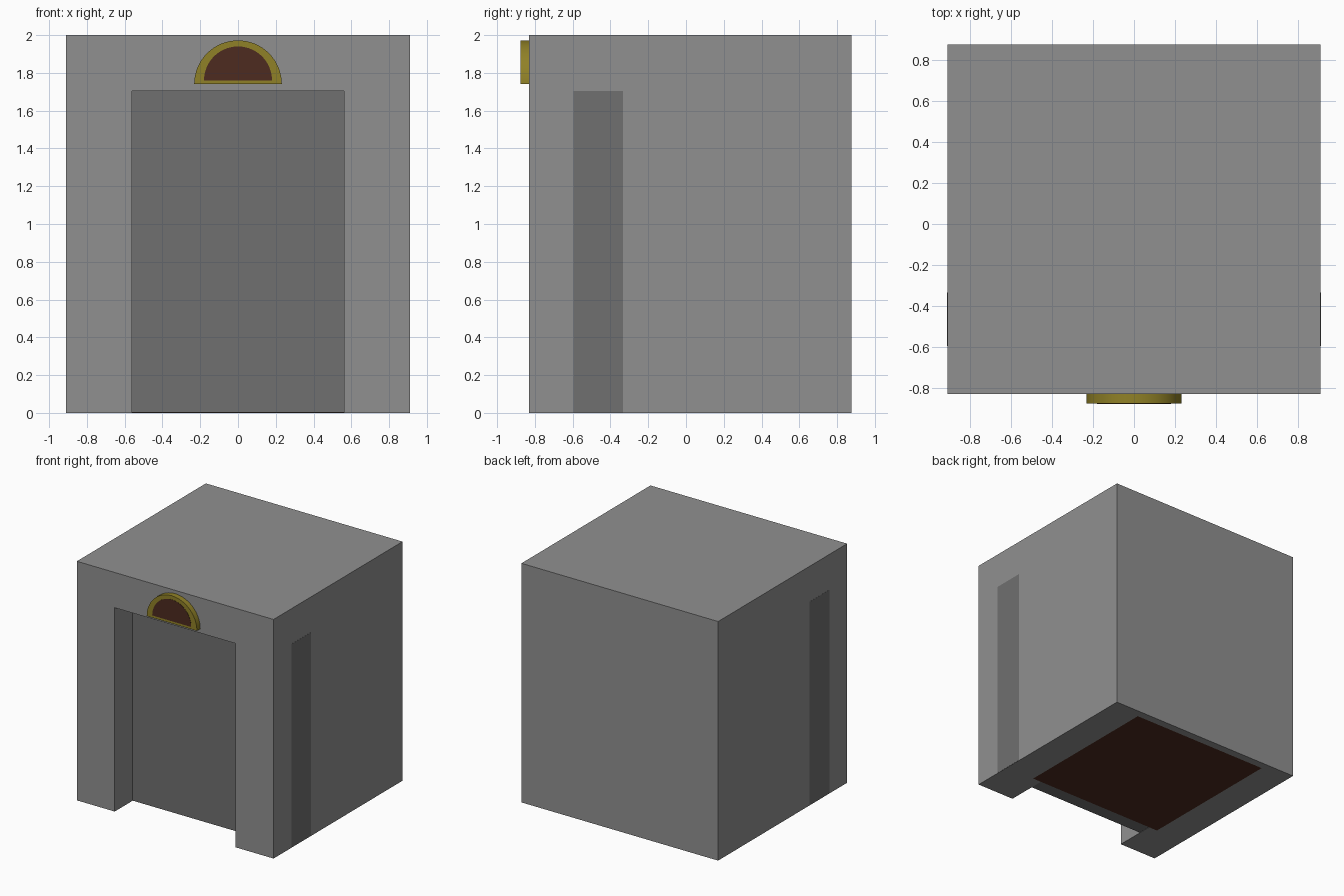
import bpy, bmesh, math

if "Cube" in bpy.data.objects:
    bpy.data.objects.remove(bpy.data.objects["Cube"])


def material(name, rgb):
    m = bpy.data.materials.new(name)
    m.diffuse_color = (*rgb, 1)
    m.use_nodes = True
    m.node_tree.nodes["Principled BSDF"].inputs["Base Color"].default_value = m.diffuse_color
    return m


def box(name, x, y, z, mat=None):
    """Box from (min, max) ranges on each axis."""
    bpy.ops.mesh.primitive_cube_add(size=1)
    ob = bpy.context.object
    ob.name = name
    for v in ob.data.vertices:
        v.co = [r[0] if c < 0 else r[1] for c, r in zip(v.co, (x, y, z))]
    if mat:
        ob.data.materials.append(mat)
    return ob


def half_disc(name, radius, base_z, y0, y1, mat, steps=32):
    """Upright half disc, flat side down, extruded from y0 back to y1."""
    bm = bmesh.new()
    ring = [bm.verts.new((radius * math.cos(math.pi * i / steps), y0,
                          base_z + radius * math.sin(math.pi * i / steps)))
            for i in range(steps + 1)]
    face = bm.faces.new(ring)
    ext = bmesh.ops.extrude_face_region(bm, geom=[face], use_keep_orig=True)
    for v in ext["geom"]:
        if isinstance(v, bmesh.types.BMVert):
            v.co.y = y1
    bmesh.ops.recalc_face_normals(bm, faces=bm.faces)
    me = bpy.data.meshes.new(name)
    bm.to_mesh(me)
    bm.free()
    ob = bpy.data.objects.new(name, me)
    bpy.context.collection.objects.link(ob)
    me.materials.append(mat)
    bpy.ops.object.select_all(action='DESELECT')
    ob.select_set(True)
    bpy.context.view_layer.objects.active = ob
    bpy.ops.object.shade_smooth_by_angle(angle=math.radians(30))
    return ob


def cut(target, cutter):
    mod = target.modifiers.new("cut", 'BOOLEAN')
    mod.operation = 'DIFFERENCE'
    mod.solver = 'EXACT'
    mod.object = cutter
    cutter.hide_render = True
    bpy.context.view_layer.objects.active = target
    bpy.ops.object.modifier_apply(modifier=mod.name)
    bpy.data.objects.remove(cutter)


wall_grey = material("wall_grey", (0.28, 0.28, 0.28))
door_grey = material("door_grey", (0.16, 0.16, 0.16))
gold = material("gold", (0.28, 0.22, 0.02))
brown = material("brown", (0.075, 0.024, 0.014))

# Outer shell, hollowed into a cabin with a front doorway
shell = box("lift_shell", (-0.91, 0.91), (-0.83, 0.875), (0, 2), wall_grey)
cut(shell, box("cabin_cutter", (-0.64, 0.64), (-0.48, 0.81), (-0.1, 1.9)))
cut(shell, box("doorway_cutter", (-0.56, 0.56), (-1, -0.4), (-0.1, 1.705)))

# Sliding door, showing flush at both side walls
box("door", (-0.911, 0.911), (-0.595, -0.333), (0.002, 1.704), door_grey)

# Cabin floor
box("cabin_floor", (-0.64, 0.64), (-0.48, 0.81), (0, 0.03), brown)

# Half-round indicator above the doorway
half_disc("indicator_frame", 0.232, 1.74, -0.875, -0.825, gold)
half_disc("indicator_face", 0.18, 1.76, -0.877, -0.84, brown)
